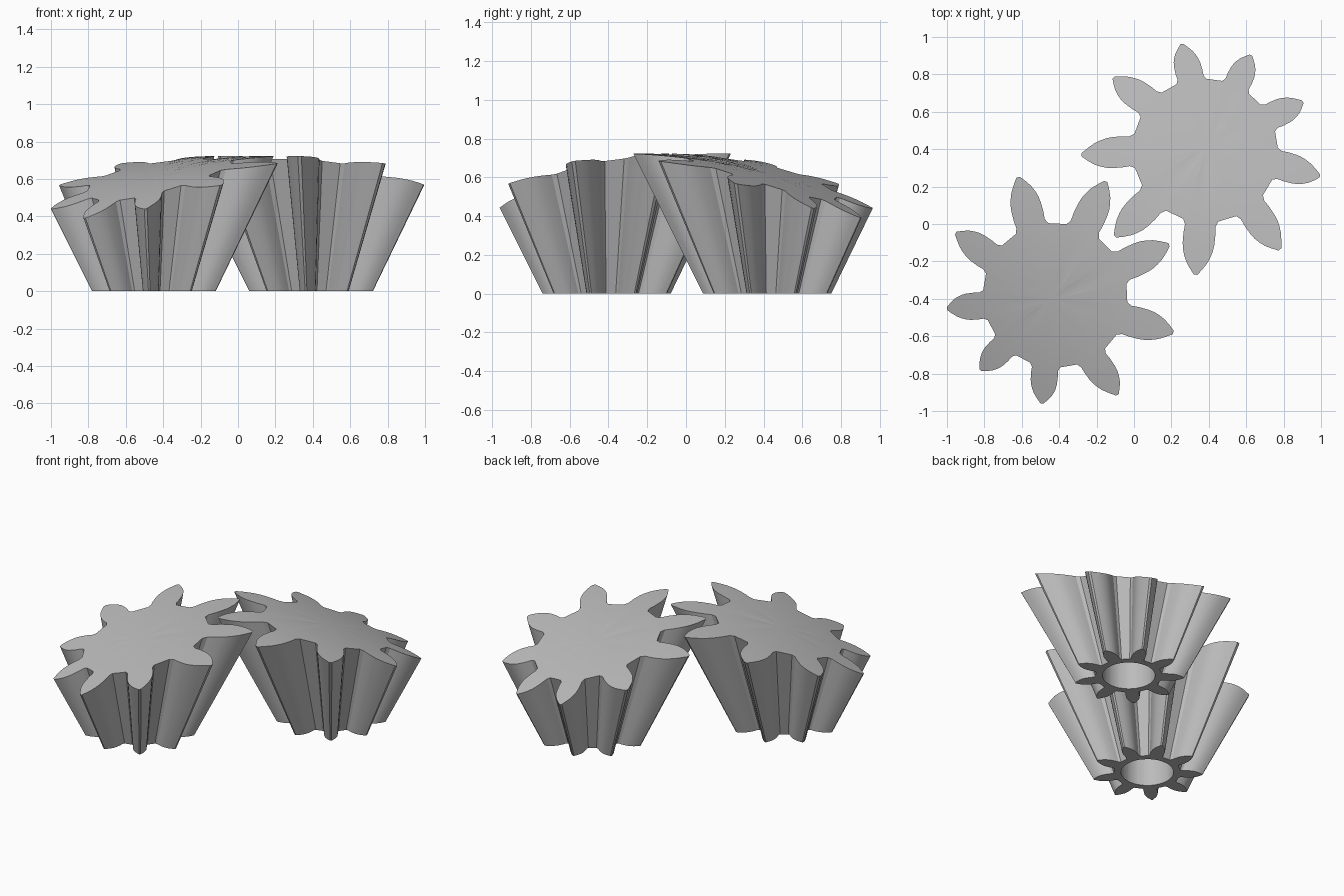
import bpy, bmesh, math

cube = bpy.data.objects.get("Cube")
if cube:
    bpy.data.objects.remove(cube, do_unlink=True)

# One plain grey for everything
grey = bpy.data.materials.new("plain grey")
grey.use_nodes = True
colour = (0.5, 0.5, 0.5, 1)
grey.diffuse_color = colour
grey.node_tree.nodes["Principled BSDF"].inputs["Base Color"].default_value = colour

TEETH = 9
APEX = 0.672          # depth of the cone apex below the base
HOLE_RADIUS, HOLE_DEPTH = 0.16, 0.3
# Half of one tooth at the base: radius, half angle in degrees
TOOTH = [(0.203, 13), (0.215, 10.7), (0.235, 10.2), (0.26, 9.1),
         (0.276, 8.1), (0.29, 6.8), (0.305, 5.2), (0.32, 3.1), (0.336, 0.8)]


def base_outline():
    """Polar outline of the whole gear, counter-clockwise."""
    one = [(r, -a) for r, a in TOOTH] + [(r, a) for r, a in reversed(TOOTH)]
    return [(r, math.radians(a + i * 360 / TEETH))
            for i in range(TEETH) for r, a in one]


def dome(u, v):
    """Height of the curved top; u points to the low side."""
    return 0.725 - 0.225 * (u + 0.686) ** 2 - 0.04 * v * v


def polar(r, a):
    return r * math.cos(a), r * math.sin(a)


def flared(r, a):
    """Follow the cone ray from the base up to the dome."""
    z = 0.6
    for _ in range(25):
        top = r * (1 + z / APEX)
        z = dome(*polar(top, a))
    return top


def make_gear(name, x, y, low_side):
    outline = base_outline()
    top = [(flared(r, a), a) for r, a in outline]
    # Rings run from the hole floor, out along the base, up and over the dome
    rings = [[(*polar(HOLE_RADIUS, a), HOLE_DEPTH) for _, a in outline],
             [(*polar(HOLE_RADIUS, a), 0) for _, a in outline],
             [(*polar(r, a), 0) for r, a in outline]]
    for f in (1, 0.85, 0.7, 0.5, 0.25):
        flat = [polar(r * f, a) for r, a in top]
        rings.append([(u, v, dome(u, v)) for u, v in flat])

    bm = bmesh.new()
    loops = [[bm.verts.new(p) for p in ring] for ring in rings]
    n = len(outline)
    for lower, upper in zip(loops, loops[1:]):
        for i in range(n):
            j = (i + 1) % n
            bm.faces.new((lower[i], lower[j], upper[j], upper[i]))
    bm.faces.new(loops[0])
    crown = bm.verts.new((0, 0, dome(0, 0)))
    for i in range(n):
        bm.faces.new((loops[-1][i], loops[-1][(i + 1) % n], crown))
    bmesh.ops.recalc_face_normals(bm, faces=bm.faces[:])

    mesh = bpy.data.meshes.new(name)
    bm.to_mesh(mesh)
    bm.free()
    mesh.materials.append(grey)
    gear = bpy.data.objects.new(name, mesh)
    gear.location = (x, y, 0)
    gear.rotation_euler.z = math.radians(low_side)
    bpy.context.collection.objects.link(gear)
    bpy.ops.object.select_all(action="DESELECT")
    gear.select_set(True)
    bpy.context.view_layer.objects.active = gear
    bpy.ops.object.shade_smooth_by_angle(angle=math.radians(25))


make_gear("front_right_gear", -0.445, -0.405, 225)
make_gear("back_left_gear", 0.396, 0.423, 64.5)
